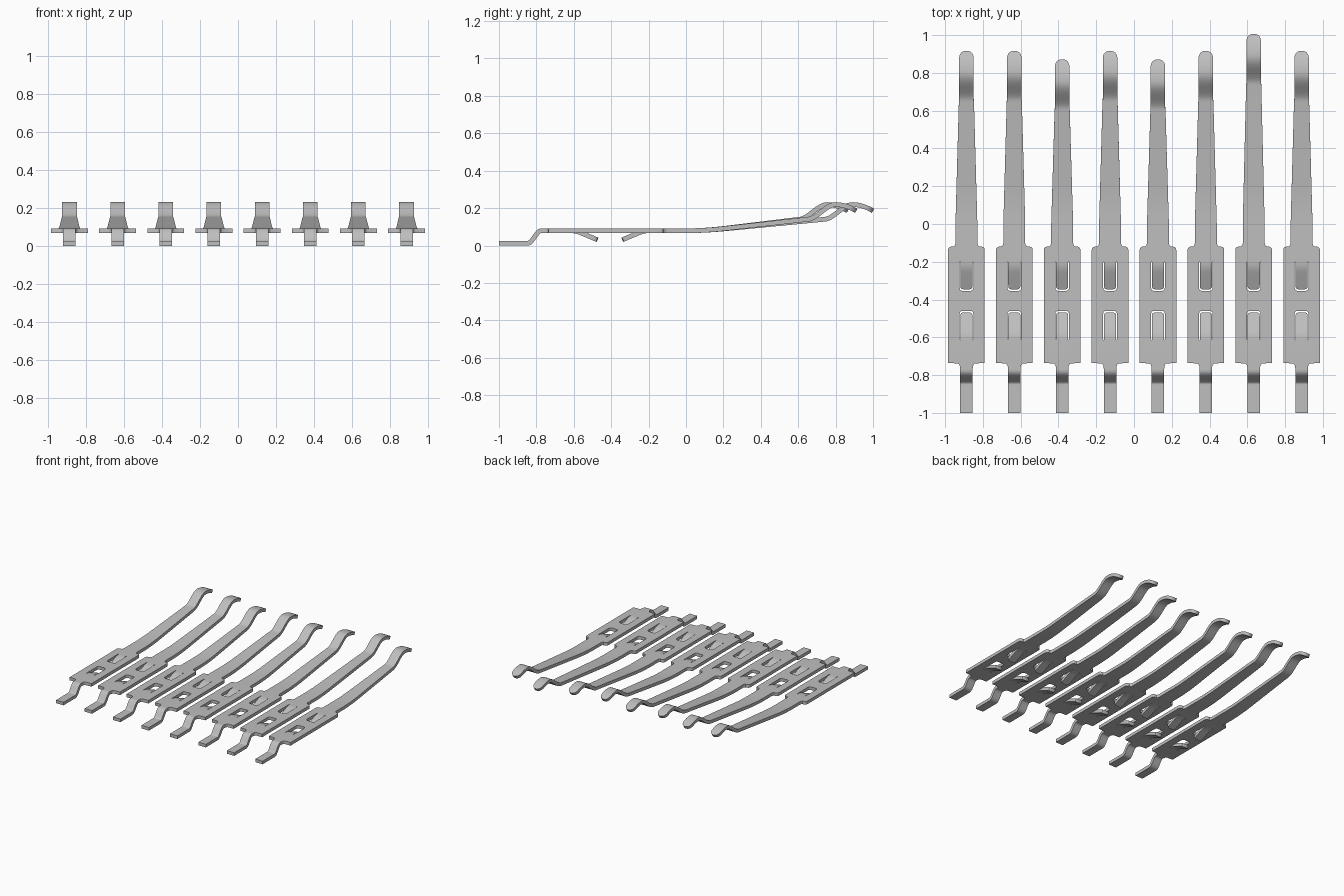
import bpy, bmesh, math

if "Cube" in bpy.data.objects:
    bpy.data.objects.remove(bpy.data.objects["Cube"], do_unlink=True)

THICK = 0.025
TAIL_Z, PLATE_Z, HOOK_Z = 0.0125, 0.079, 0.14
SLOT_MID, SLOT_NEAR, SLOT_FAR = -0.407, 0.053, 0.207   # slots mirror about SLOT_MID
TAB_HALF, SLOT_HALF = 0.032, 0.0365
HOOK_LEN = 0.262

metal = bpy.data.materials.new("brushed grey metal")
metal.use_nodes = True
grey = (0.52, 0.52, 0.52, 1)
metal.diffuse_color = grey
metal.node_tree.nodes["Principled BSDF"].inputs["Base Color"].default_value = grey


def smooth(t):
    t = min(max(t, 0), 1)
    return t * t * (3 - 2 * t)


def bend(t, length, slope):
    """Height after a rounded bend into a straight slope."""
    if t <= 0:
        return 0
    return slope * t * t / (2 * length) if t < length else slope * (t - length / 2)


def height(y, hook):
    """Centre height of the strip along its length."""
    if y < -0.5:
        return TAIL_Z + (PLATE_Z - TAIL_Z) * smooth((y + 0.845) / 0.07)
    slope = (HOOK_Z - PLATE_Z) / (hook - 0.1)
    z = PLATE_Z + bend(min(y, hook), 0.2, slope)
    d = y - hook
    if d > 0:
        z += 0.079 * smooth(d / 0.15) - 2.7 * max(d - 0.15, 0) ** 2
    return z


def stations(hook):
    """Rows of (y, outer half width, inner half width, inside slot)."""
    rows = []

    def add(y, half, inner=None, slot=False):
        rows.append((y, half, half * 0.6 if inner is None else inner, slot))

    # tail with its step bend
    add(-1, 0.033)
    for i in range(13):
        add(-0.85 + i * 0.08 / 12, 0.033)
    for y, half in ((-0.755, 0.034), (-0.744, 0.038), (-0.738, 0.046), (-0.736, 0.097)):
        add(y, half, 0.025)
    # plate with two mirrored slots
    slot = [(SLOT_FAR, TAB_HALF), (SLOT_FAR - 0.003, SLOT_HALF), (SLOT_NEAR + 0.016, SLOT_HALF),
            (SLOT_NEAR + 0.007, 0.034), (SLOT_NEAR + 0.002, 0.029), (SLOT_NEAR, 0.022)]
    for d, inner in slot:
        add(SLOT_MID - d, 0.097, inner, True)
    for d, inner in reversed(slot):
        add(SLOT_MID + d, 0.097, inner, True)
    # rounded shoulder into the arm
    for y, half in ((-0.137, 0.097), (-0.128, 0.095), (-0.122, 0.089), (-0.12, 0.082),
                    (-0.119, 0.068), (-0.114, 0.062), (-0.102, 0.058)):
        add(y, half)
    # tapering arm
    for i in range(13):
        t = i / 12
        add(t * hook, 0.058 - 0.018 * t)
    # hooked contact with a rounded tip
    straight = HOOK_LEN - 0.037
    for i in range(1, 17):
        add(hook + straight * i / 16, 0.0385)
    for i in range(1, 9):
        a = i / 8 * math.pi / 2
        add(hook + straight + 0.037 * math.sin(a), max(0.0385 * math.cos(a) ** 0.8, 0.008))
    return rows


def add_tab(bm, side):
    """Spring tab folded down from the far end of a slot."""
    reach = SLOT_FAR - SLOT_NEAR - 0.013
    steps = [reach * i / 12 for i in range(12)] + [reach - 0.004, reach]
    last = None
    for t in steps:
        left = reach - t
        half = TAB_HALF
        if left < 0.014:
            half -= 0.014 - math.sqrt(0.014 ** 2 - (0.014 - left) ** 2)
        y = SLOT_MID + side * (SLOT_FAR - t)
        z = PLATE_Z - bend(t, 0.05, 0.42)
        row = [bm.verts.new((x, y, z)) for x in (-half, half)]
        if last:
            bm.faces.new((last[0], last[1], row[1], row[0]))
        last = row


def make_contact(name, x, hook):
    bm = bmesh.new()
    previous = None
    for y, half, inner, slot in stations(hook):
        z = height(y, hook)
        row = [bm.verts.new((px, y, z)) for px in (-half, -inner, inner, half)]
        if previous:
            old, old_y, old_slot = previous
            hole = slot and old_slot and (y - SLOT_MID) * (old_y - SLOT_MID) > 0
            for i in range(3):
                if not (hole and i == 1):
                    bm.faces.new((old[i], old[i + 1], row[i + 1], row[i]))
        previous = (row, y, slot)
    for side in (-1, 1):
        add_tab(bm, side)
    bmesh.ops.remove_doubles(bm, verts=bm.verts, dist=0.0002)
    bmesh.ops.recalc_face_normals(bm, faces=bm.faces)
    mesh = bpy.data.meshes.new(name)
    bm.to_mesh(mesh)
    bm.free()
    mesh.materials.append(metal)
    obj = bpy.data.objects.new(name, mesh)
    bpy.context.collection.objects.link(obj)
    obj.location.x = x
    # sheet thickness, then crisp cut edges
    solid = obj.modifiers.new("sheet_thickness", 'SOLIDIFY')
    solid.thickness = THICK
    solid.offset = 0
    solid.use_even_offset = True
    bpy.ops.object.select_all(action='DESELECT')
    obj.select_set(True)
    bpy.context.view_layer.objects.active = obj
    bpy.ops.object.modifier_apply(modifier=solid.name)
    bpy.ops.object.shade_smooth_by_angle(angle=math.radians(35))


# row of eight contacts with three arm lengths
NORMAL, SHORT, LONG = 0.648, 0.603, 0.738
for i, hook in enumerate((NORMAL, NORMAL, SHORT, NORMAL, SHORT, NORMAL, LONG, NORMAL)):
    make_contact(f"spring_contact_{i + 1}", (i - 3.5) * 0.2535, hook)
